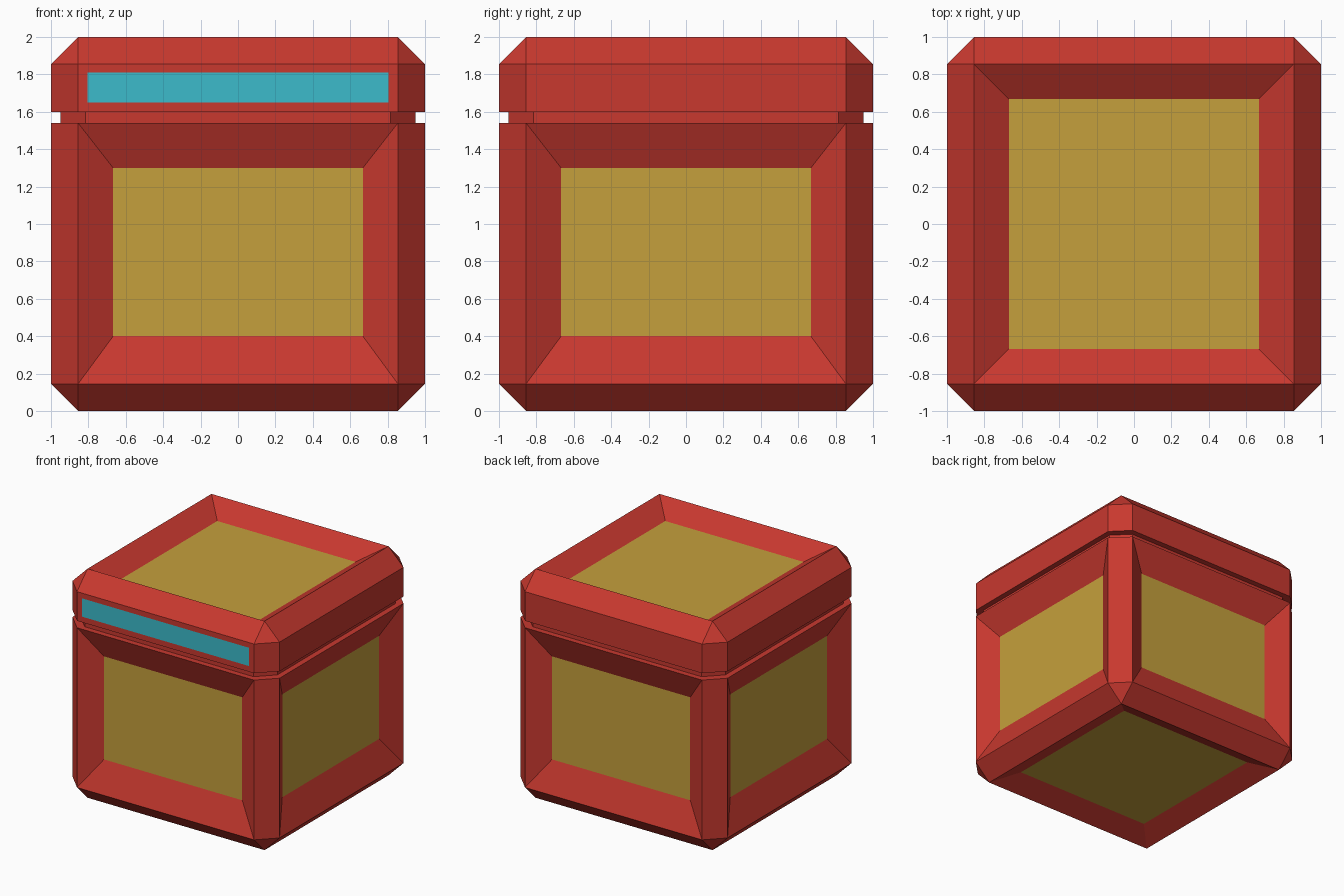
import bpy, bmesh

if "Cube" in bpy.data.objects:
    bpy.data.objects.remove(bpy.data.objects["Cube"])


def material(name, rgb):
    m = bpy.data.materials.new(name)
    m.diffuse_color = (*rgb, 1)
    m.use_nodes = True
    m.node_tree.nodes["Principled BSDF"].inputs["Base Color"].default_value = m.diffuse_color
    return m


RED = material("red_shell", (0.578, 0.040, 0.028))
GOLD = material("gold_panel", (0.560, 0.350, 0.045))
TEAL = material("teal_strip", (0.045, 0.500, 0.600))
INSET = 0.265


def ring(bm, half, corner, z):
    """Square outline with chamfered corners, counter-clockwise from above."""
    verts = []
    pair = [(corner, -half), (half, -corner)]
    for _ in range(4):
        verts += [bm.verts.new((x, y, z)) for x, y in pair]
        pair = [(-y, x) for x, y in pair]
    return verts


def sink_panels(bm):
    """Turn every big flat face into a sloped frame with a sunken gold panel."""
    bm.normal_update()
    panels = [f for f in bm.faces if f.calc_area() > 1]
    bmesh.ops.inset_individual(bm, faces=panels, thickness=INSET, depth=0)
    for f in panels:
        n = f.normal.copy()
        side = abs(n.z) < 0.5
        depth = 0.105 if side else (0.115 if n.z > 0 else 0.085)
        for v in f.verts:
            v.co -= n * depth
            if side:
                v.co.z = 1.3 if v.co.z > 0.8 else 0.4
        f.material_index = 1


def loft(name, profile, bottom=False, top=False):
    bm = bmesh.new()
    rings = [ring(bm, *p) for p in profile]
    for a, b in zip(rings, rings[1:]):
        for i in range(8):
            j = (i + 1) % 8
            bm.faces.new((a[i], a[j], b[j], b[i]))
    if bottom:
        bm.faces.new(rings[0][::-1])
    if top:
        bm.faces.new(rings[-1])
    bmesh.ops.remove_doubles(bm, verts=bm.verts[:], dist=1e-4)
    sink_panels(bm)
    return finish(name, bm, (RED, GOLD))


def finish(name, bm, mats):
    mesh = bpy.data.meshes.new(name)
    bm.to_mesh(mesh)
    bm.free()
    for m in mats:
        mesh.materials.append(m)
    ob = bpy.data.objects.new(name, mesh)
    bpy.context.collection.objects.link(ob)
    return ob


# Crate body with chamfered edges and five sunken panels
loft("crate_body", [(0.855, 0.855, 0), (1, 0.855, 0.145),
                    (1, 0.855, 1.54), (0.95, 0.815, 1.54)], bottom=True)

# Narrow groove between body and lid
loft("lid_groove", [(0.95, 0.815, 1.54), (0.95, 0.815, 1.6)])

# Lid with a sunken panel on top
loft("crate_lid", [(0.95, 0.815, 1.6), (1, 0.855, 1.6),
                   (1, 0.855, 1.855), (0.855, 0.855, 2)], top=True)

# Coloured strip on the front of the lid
bm = bmesh.new()
bm_verts = [bm.verts.new((x, -1.001, z)) for x, z in
            ((-0.805, 1.65), (0.805, 1.65), (0.805, 1.81), (-0.805, 1.81))]
bm.faces.new(bm_verts)
finish("front_strip", bm, (TEAL,))
